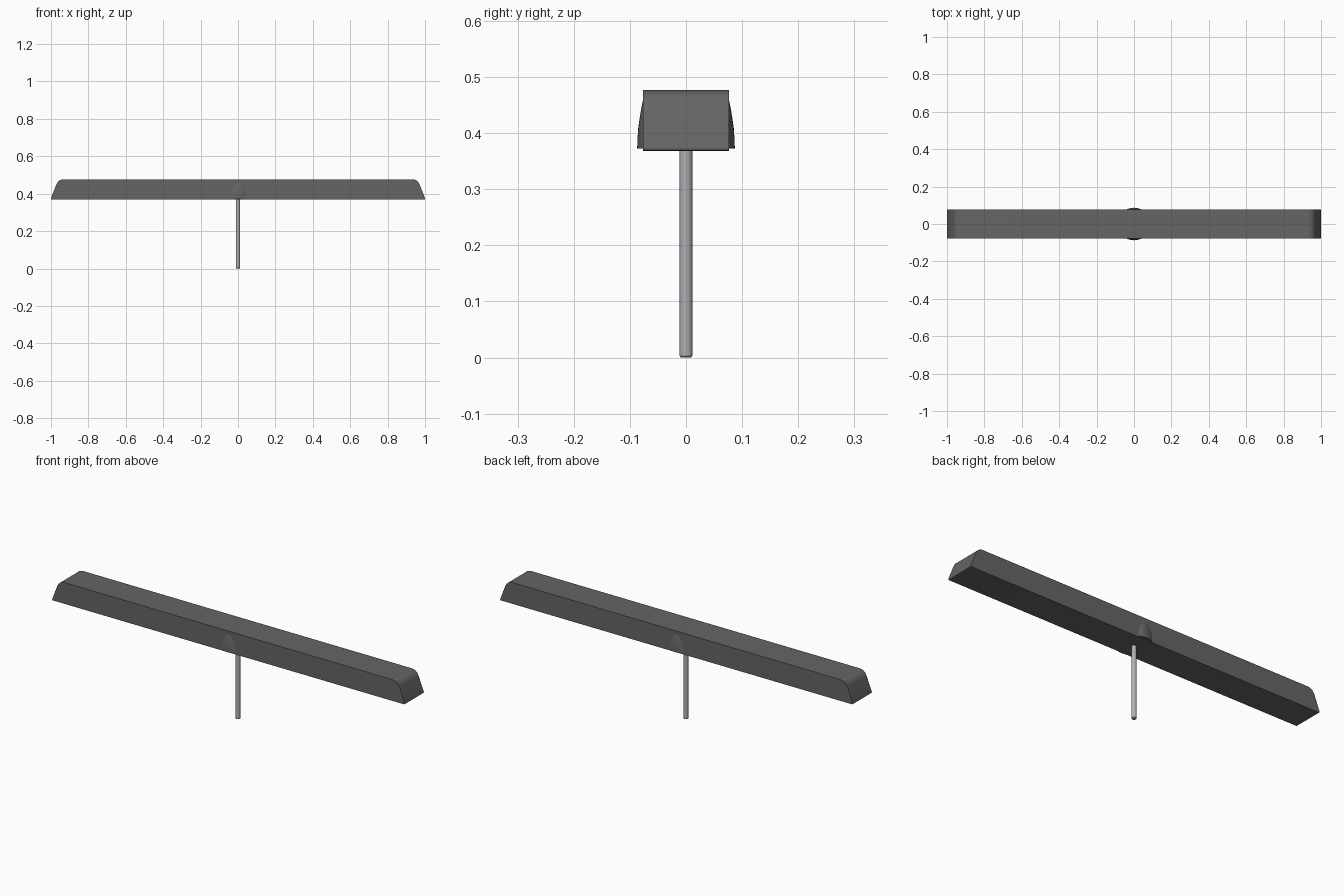
import bpy, bmesh, math
from mathutils import Vector

cube = bpy.data.objects.get("Cube")
if cube:
    bpy.data.objects.remove(cube, do_unlink=True)


def material(name, rgb):
    m = bpy.data.materials.new(name)
    m.use_nodes = True
    m.diffuse_color = (*rgb, 1)
    m.node_tree.nodes["Principled BSDF"].inputs["Base Color"].default_value = (*rgb, 1)
    return m


def finish(name, bm, mat):
    bmesh.ops.recalc_face_normals(bm, faces=bm.faces)
    mesh = bpy.data.meshes.new(name)
    bm.to_mesh(mesh)
    bm.free()
    obj = bpy.data.objects.new(name, mesh)
    bpy.context.collection.objects.link(obj)
    mesh.materials.append(mat)
    bpy.ops.object.select_all(action='DESELECT')
    obj.select_set(True)
    bpy.context.view_layer.objects.active = obj
    bpy.ops.object.shade_smooth_by_angle(angle=math.radians(30))
    return obj


def lathe(name, profile, mat, sides):
    # Closed solid of revolution from (radius, height) pairs
    bm = bmesh.new()
    rings = [[bm.verts.new((r * math.cos(2 * math.pi * i / sides),
                            r * math.sin(2 * math.pi * i / sides), z))
              for i in range(sides)] for r, z in profile]
    for a, b in zip(rings, rings[1:]):
        for i in range(sides):
            j = (i + 1) % sides
            bm.faces.new((a[i], a[j], b[j], b[i]))
    bm.faces.new(rings[0])
    bm.faces.new(rings[-1])
    return finish(name, bm, mat)


def rounded(corner, before, after, size, steps):
    # Quadratic arc replacing a sharp corner
    c = Vector(corner)
    a = c + (Vector(before) - c).normalized() * size
    b = c + (Vector(after) - c).normalized() * size
    ts = [i / steps for i in range(steps + 1)]
    return [a * (1 - t) ** 2 + c * 2 * t * (1 - t) + b * t ** 2 for t in ts]


dark = material("dark grey", (0.13, 0.13, 0.133))
steel = material("light steel", (0.42, 0.44, 0.45))

# Long bar: tapered outline with rounded ends, extruded front to back
HALF_DEPTH, LOW, HIGH = 0.077, 0.368, 0.477
foot, shoulder = (1.003, LOW), (0.96, HIGH)
right = rounded(foot, (0, LOW), shoulder, 0.009, 4) + rounded(shoulder, foot, (0, HIGH), 0.03, 6)
outline = right + [Vector((-p.x, p.y)) for p in reversed(right)]
bm = bmesh.new()
face = bm.faces.new([bm.verts.new((p.x, -HALF_DEPTH, p.y)) for p in outline])
ext = bmesh.ops.extrude_face_region(bm, geom=[face])
bmesh.ops.translate(bm, vec=(0, 2 * HALF_DEPTH, 0),
                    verts=[g for g in ext["geom"] if isinstance(g, bmesh.types.BMVert)])
finish("light_bar", bm, dark)

# Round canopy that bulges through the front and back of the bar
lathe("canopy", [(0.087, 0.373), (0.0865, 0.39), (0.085, 0.41),
                 (0.081, 0.437), (0.076, 0.463), (0.070, 0.473)], dark, 64)

# Thin hanging rod with softened lower edge
lathe("rod", [(0.009, 0), (0.0115, 0.003), (0.0115, 0.40)], steel, 24)
